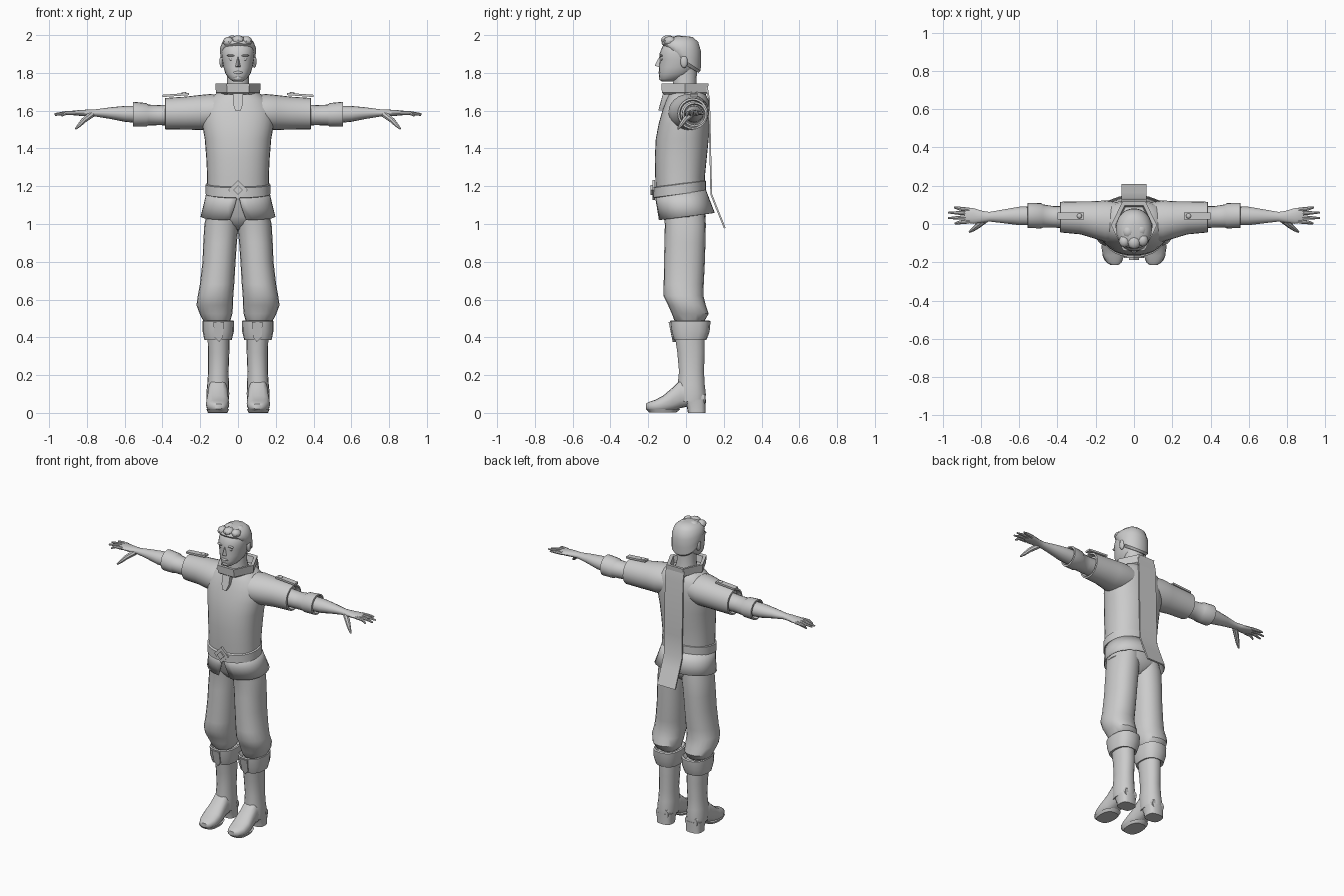
import bpy, bmesh, math
from mathutils import Vector

grey = bpy.data.materials.new("plain_grey")
grey.diffuse_color = (0.6, 0.6, 0.6, 1)


def finish(name, bm, angle=40):
    bmesh.ops.recalc_face_normals(bm, faces=bm.faces)
    me = bpy.data.meshes.new(name)
    bm.to_mesh(me)
    bm.free()
    ob = bpy.data.objects.new(name, me)
    bpy.context.collection.objects.link(ob)
    me.materials.append(grey)
    bpy.ops.object.select_all(action='DESELECT')
    ob.select_set(True)
    bpy.context.view_layer.objects.active = ob
    bpy.ops.object.shade_smooth_by_angle(angle=math.radians(angle))
    return ob


def loft(name, rings, n=20, power=2.0, gaps=None, angle=40):
    """Skin rings of (centre, u, v); gaps leave a slit at the front of each ring."""
    bm = bmesh.new()
    rows = []
    for i, (c, u, v) in enumerate(rings):
        row = []
        for k in range(n):
            if gaps:
                a = -math.pi / 2 + gaps[i] + (2 * math.pi - 2 * gaps[i]) * k / (n - 1)
            else:
                a = 2 * math.pi * k / n
            ca, sa = math.cos(a), math.sin(a)
            p = math.copysign(abs(ca) ** (2 / power), ca)
            q = math.copysign(abs(sa) ** (2 / power), sa)
            row.append(bm.verts.new(Vector(c) + Vector(u) * p + Vector(v) * q))
        rows.append(row)
    for r, s in zip(rows, rows[1:]):
        for k in range(n - 1 if gaps else n):
            m = (k + 1) % n
            bm.faces.new((r[k], r[m], s[m], s[k]))
    if not gaps:
        bm.faces.new(rows[0])
        bm.faces.new(rows[-1])
    return finish(name, bm, angle)


def zring(z, xa, xb, ya, yb, tilt=0):
    return (((xa + xb) / 2, (ya + yb) / 2, z), ((xb - xa) / 2, 0, 0), (0, (yb - ya) / 2, tilt))


def xring(s, x, cy, cz, ry, rz):
    return ((s * x, cy, cz), (0, ry, 0), (0, 0, rz))


def tube(name, pts, radii, n=8):
    rings = []
    for i, p in enumerate(pts):
        d = Vector(pts[min(i + 1, len(pts) - 1)]) - Vector(pts[max(i - 1, 0)])
        u = d.cross(Vector((0, 0, 1))).normalized()
        v = u.cross(d).normalized()
        rings.append((p, u * radii[i], v * radii[i]))
    return loft(name, rings, n)


def ball(name, c, r, seg=12):
    bm = bmesh.new()
    bmesh.ops.create_uvsphere(bm, u_segments=seg, v_segments=8, radius=1)
    for v in bm.verts:
        v.co = Vector(c) + Vector([a * b for a, b in zip(v.co, r)])
    return finish(name, bm)


def solid(name, pts, axis, depth):
    """Flat outline extruded along an axis."""
    bm = bmesh.new()
    f = bm.faces.new([bm.verts.new(p) for p in pts])
    ext = bmesh.ops.extrude_face_region(bm, geom=[f])
    vs = [g for g in ext['geom'] if isinstance(g, bmesh.types.BMVert)]
    bmesh.ops.translate(bm, verts=vs, vec=Vector(axis) * depth)
    return finish(name, bm, 25)


# tunic body
loft("tunic", [zring(z, -r, r, a, b) for z, r, a, b in [
    (1.14, .163, -.158, .10), (1.25, .163, -.163, .10), (1.35, .168, -.165, .11),
    (1.45, .176, -.16, .12), (1.53, .19, -.145, .125), (1.60, .19, -.125, .125),
    (1.655, .16, -.105, .12), (1.685, .125, -.09, .105), (1.70, .10, -.08, .09)]], 32, 2.3)

# tunic skirt with a front slit
skirt = loft("tunic_skirt", [zring(1.17, -.167, .167, -.166, .104, .015),
                             zring(1.11, -.18, .18, -.155, .125, .02),
                             zring(1.04, -.198, .198, -.146, .152, .02)], 33, 2.2, (.01, .08, .19))
mod = skirt.modifiers.new("cloth", 'SOLIDIFY')
mod.thickness = .006

# belt and diamond buckle
loft("belt", [zring(z, -r, r, -r - .003, r - .065, .018) for z, r in
              [(1.155, .16), (1.158, .171), (1.21, .171), (1.215, .16)]], 32, 2.2)
for nm, r, y in (("buckle", .052, -.178), ("buckle_inset", .026, -.187)):
    solid(nm, [(0, y, 1.18 - r), (r, y, 1.18), (0, y, 1.18 + r), (-r, y, 1.18)], (0, 1, 0), .014)

# six-sided standing collar and front placket
loft("collar", [zring(z, -r, r, -.006 - r * 1.2, -.006 + r * 1.2) for z, r in
                [(1.685, .105), (1.695, .117), (1.745, .12), (1.742, .098), (1.70, .09)]], 6, angle=20)
solid("placket", [(-.026, -.122, 1.69), (.026, -.122, 1.69), (.026, -.135, 1.635), (.014, -.147, 1.60),
                  (-.014, -.147, 1.60), (-.026, -.135, 1.635)], (0, 1, 0), .04)

# long strip hanging down the back
prof = [(.115, 1.725), (.127, 1.66), (.135, 1.30), (.138, 1.16), (.165, 1.09), (.21, .98)]
solid("back_strip", [(-.066, y, z) for y, z in prof] +
      [(-.066, y - .009, z - .003) for y, z in reversed(prof)], (1, 0, 0), .132)

# neck and head
loft("neck", [zring(1.68, -.07, .07, -.07, .07), zring(1.75, -.058, .058, -.07, .055),
              zring(1.84, -.06, .06, -.07, .06)], 16)
loft("head", [zring(z, -r, r, a, b) for z, r, a, b in [
    (1.755, .026, -.13, -.07), (1.768, .045, -.141, -.02), (1.795, .066, -.143, .03),
    (1.83, .077, -.142, .055), (1.87, .085, -.139, .068), (1.90, .088, -.141, .07),
    (1.94, .086, -.125, .07), (1.97, .065, -.10, .05)]], 24, 2.2, angle=60)
bm = bmesh.new()
p = [bm.verts.new(c) for c in ((0, -.138, 1.892), (0, -.166, 1.838), (-.018, -.134, 1.828),
                               (.018, -.134, 1.828), (0, -.12, 1.86))]
for f in ((0, 1, 2), (0, 3, 1), (1, 3, 2), (0, 2, 4), (0, 4, 3), (2, 3, 4)):
    bm.faces.new([p[i] for i in f])
finish("nose", bm)
ball("lips", (0, -.138, 1.802), (.025, .009, .008))
ball("chin", (0, -.13, 1.772), (.024, .014, .014))
for s in (-1, 1):
    ball("eye", (s * .034, -.126, 1.872), (.015, .008, .007))
    ball("brow", (s * .036, -.131, 1.892), (.024, .011, .006))
    ball("ear", (s * .086, -.01, 1.86), (.012, .02, .034))

# swept hair: tilted cap, quiff and locks
loft("hair", [zring(z, -r, r, a, b, t) for z, r, a, b, t in [
    (1.835, .07, -.05, .066, -.035), (1.865, .09, -.085, .078, -.055), (1.90, .094, -.118, .081, -.04),
    (1.935, .094, -.13, .08, -.02), (1.965, .082, -.125, .065, .0), (1.985, .06, -.11, .035, .005),
    (1.993, .025, -.085, -.005, .002)]], 22, 2.1, angle=35)
for x, y, z, a in ((-.05, -.09, 1.965, .03), (0, -.095, 1.973, .034), (.045, -.085, 1.968, .03),
                   (-.03, -.04, 1.972, .033), (.035, -.03, 1.968, .033), (0, .02, 1.957, .035)):
    ball("hair_lock", (x, y, z), (a, a * 1.1, .026), 8)

# hips joining the trouser legs
loft("trouser_hips", [zring(1.16, -.15, .15, -.14, .095), zring(1.04, -.172, .172, -.118, .105),
                      zring(1.00, -.12, .12, -.09, .085), zring(.97, -.04, .04, -.05, .05)], 24, 2.3)

for s in (-1, 1):
    def legs(rows):
        return [zring(z, s * a, s * b, c, d) for z, a, b, c, d in rows]

    # short sleeve with hollow hem, then flared under sleeve
    loft("sleeve", [xring(s, *r) for r in [
        (.06, .01, 1.597, .10, .085), (.15, .015, 1.592, .108, .096), (.21, .022, 1.59, .097, .092),
        (.28, .032, 1.587, .086, .087), (.385, .036, 1.584, .08, .083), (.387, .036, 1.584, .07, .073),
        (.36, .036, 1.584, .065, .067)]], 24)
    loft("under_sleeve", [xring(s, *r) for r in [
        (.34, .036, 1.578, .058, .056), (.42, .037, 1.576, .056, .053), (.475, .042, 1.577, .06, .055),
        (.485, .043, 1.578, .066, .062), (.555, .045, 1.581, .066, .066), (.557, .045, 1.581, .056, .056),
        (.53, .045, 1.581, .05, .05)]], 20)
    # forearm and palm
    loft("forearm", [xring(s, *r) for r in [
        (.51, .043, 1.58, .05, .047), (.60, .042, 1.583, .048, .042), (.68, .04, 1.587, .036, .03),
        (.755, .038, 1.588, .025, .019), (.79, .038, 1.588, .03, .018), (.84, .042, 1.588, .041, .015),
        (.875, .046, 1.588, .039, .012), (.885, .046, 1.588, .033, .008)]], 16)
    # fingers and thumb
    for y0, y1, x1, z1 in ((.014, .003, .935, 1.572), (.035, .031, .97, 1.577),
                           (.055, .06, .97, 1.582), (.074, .087, .94, 1.586)):
        tube("finger", [(s * .86, y0, 1.588), (s * .91, (y0 + y1) / 2, 1.588), (s * x1, y1, z1)],
             (.0115, .010, .005))
    tube("thumb", [(s * .775, .025, 1.58), (s * .815, -.008, 1.55), (s * .84, -.028, 1.523),
                   (s * .86, -.042, 1.503)], (.018, .015, .011, .005))
    # shoulder strap with stud
    solid("shoulder_strap", [(s * x, y, z) for x, y, z in
          ((.26, .024, 1.682), (.40, .024, 1.672), (.40, .06, 1.672), (.26, .06, 1.682))], (0, 0, 1), .012)
    ball("strap_stud", (s * .285, .042, 1.692), (.014, .014, .008), 8)

    # baggy trouser leg gathered below the knee
    loft("trouser_leg", legs([
        (1.12, -.01, .15, -.13, .095), (1.0, -.004, .178, -.112, .105), (.9, .006, .184, -.114, .103),
        (.8, .013, .188, -.117, .10), (.68, .02, .202, -.118, .094), (.62, .025, .213, -.12, .092),
        (.57, .026, .22, -.095, .105), (.525, .03, .203, -.075, .12), (.49, .04, .185, -.062, .10),
        (.475, .055, .16, -.05, .08)]), 20, 2.2, angle=30)
    # turned-down boot cuff and front flap
    loft("boot_cuff", legs([
        (.47, .045, .165, -.06, .10), (.49, .028, .182, -.078, .12), (.485, .02, .187, -.086, .13),
        (.43, .022, .187, -.079, .125), (.385, .033, .178, -.064, .108), (.39, .05, .16, -.05, .095)]),
        16, 2.5, angle=30)
    solid("cuff_flap", [(s * x, y, z) for x, y, z in
          ((.075, -.092, .48), (.13, -.092, .48), (.125, -.074, .40), (.10, -.07, .375), (.08, -.074, .40))],
          (0, 1, 0), .015)
    # boot shaft, foot and heel
    loft("boot_shaft", legs([
        (.42, .045, .162, -.062, .10), (.32, .046, .158, -.047, .10), (.22, .05, .158, -.038, .096),
        (.15, .048, .163, -.045, .10), (.10, .046, .168, -.045, .106), (.06, .05, .165, -.04, .104)]), 18, 2.2)
    loft("boot_foot", [((s * c, y, (a + b) / 2), (w, 0, 0), (0, 0, (b - a) / 2)) for y, c, w, a, b in [
        (.10, .107, .045, .04, .10), (.04, .107, .052, .04, .15), (-.03, .107, .053, .025, .175),
        (-.07, .107, .056, .01, .135), (-.12, .108, .062, .004, .092), (-.165, .107, .056, .005, .068),
        (-.20, .104, .04, .01, .057), (-.213, .102, .022, .02, .048)]], 16, 2.6)
    loft("boot_heel", legs([(0, .055, .16, .01, .104), (.03, .055, .16, .005, .104),
                            (.07, .05, .164, -.01, .105)]), 16, 3)
    loft("boot_sole", legs([(.003, .055, .16, -.195, -.05), (.02, .048, .168, -.212, -.03)]), 16, 2.6)
